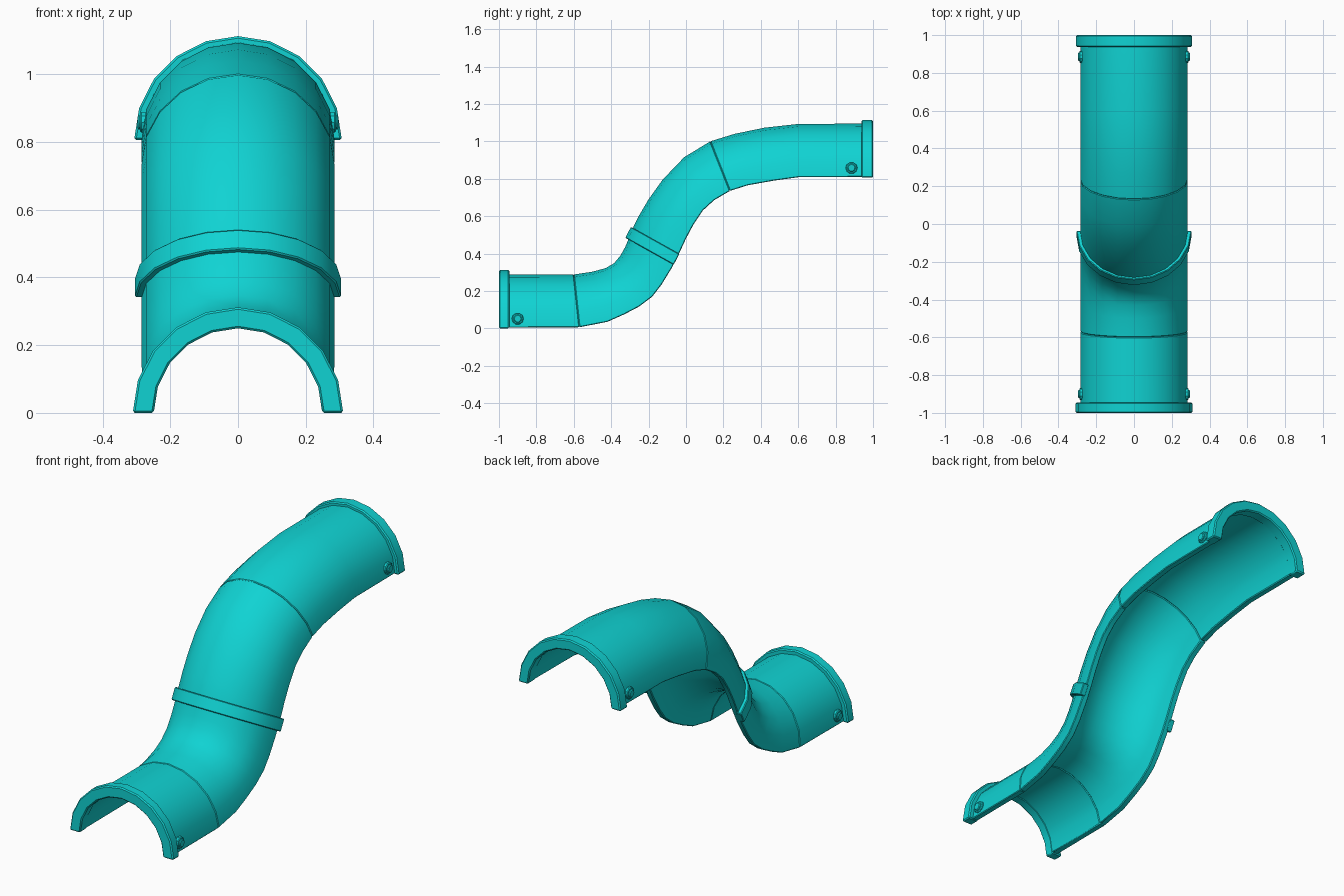
import bpy, bmesh, math
from mathutils import Vector, Matrix

cube = bpy.data.objects.get("Cube")
if cube:
    bpy.data.objects.remove(cube, do_unlink=True)

teal = bpy.data.materials.new("teal_plastic")
teal.use_nodes = True
teal.diffuse_color = (0.005, 0.65, 0.65, 1)
teal.node_tree.nodes["Principled BSDF"].inputs["Base Color"].default_value = (0.005, 0.65, 0.65, 1)

OUTER, INNER, SIDES = 0.285, 0.25, 10


def finish(name, bm, bevel):
    """Chamfer the hard edges and turn the bmesh into a shaded object."""
    bmesh.ops.recalc_face_normals(bm, faces=bm.faces)
    hard = [e for e in bm.edges if e.calc_face_angle(0) > math.radians(50)]
    bmesh.ops.bevel(bm, geom=hard, offset=bevel, segments=1, affect='EDGES')
    mesh = bpy.data.meshes.new(name)
    bm.to_mesh(mesh)
    bm.free()
    mesh.materials.append(teal)
    obj = bpy.data.objects.new(name, mesh)
    bpy.context.collection.objects.link(obj)
    bpy.ops.object.select_all(action='DESELECT')
    obj.select_set(True)
    bpy.context.view_layer.objects.active = obj
    bpy.ops.object.shade_smooth_by_angle(angle=math.radians(35))


def half_pipe(name, stations, outer=OUTER, inner=INNER, bevel=0.004):
    """Sweep a half ring; a station is (rim y, rim z, crown y, crown z)."""
    bm = bmesh.new()
    rings = []
    for by, bz, ty, tz in stations:
        arcs = []
        for r in (outer, inner):
            s = r / OUTER
            arcs.append([bm.verts.new((r * math.cos(a),
                                       by + (ty - by) * s * math.sin(a),
                                       bz + (tz - bz) * s * math.sin(a)))
                         for a in (math.pi * k / SIDES for k in range(SIDES + 1))])
        rings.append(arcs)
    for (o1, i1), (o2, i2) in zip(rings, rings[1:]):
        for k in range(SIDES):
            bm.faces.new((o1[k], o1[k + 1], o2[k + 1], o2[k]))
            bm.faces.new((i1[k], i1[k + 1], i2[k + 1], i2[k]))
        for k in (0, SIDES):
            bm.faces.new((o1[k], i1[k], i2[k], o2[k]))
    for o, i in (rings[0], rings[-1]):
        for k in range(SIDES):
            bm.faces.new((o[k], o[k + 1], i[k + 1], i[k]))
    finish(name, bm, bevel)


# Pipe sections: low straight, S-bend, high straight
low_joint = (-0.57, 0.006, -0.60, 0.288)
high_joint = (0.235, 0.735, 0.13, 1.0)
half_pipe("lower_pipe", [(-0.99, 0.004, -0.99, 0.288), low_joint])
half_pipe("bend_pipe", [
    low_joint,
    (-0.42, 0.035, -0.50, 0.303),
    (-0.33, 0.075, -0.43, 0.322),
    (-0.25, 0.117, -0.385, 0.348),
    (-0.18, 0.170, -0.35, 0.390),
    (-0.13, 0.235, -0.325, 0.435),
    (-0.075, 0.325, -0.302, 0.490),
    (-0.037, 0.400, -0.28, 0.545),
    (0.0, 0.480, -0.25, 0.605),
    (0.04, 0.555, -0.20, 0.690),
    (0.09, 0.630, -0.125, 0.795),
    (0.15, 0.685, -0.01, 0.915),
    high_joint])
half_pipe("upper_pipe", [
    high_joint,
    (0.33, 0.765, 0.26, 1.04),
    (0.47, 0.790, 0.42, 1.073),
    (0.60, 0.808, 0.60, 1.093),
    (0.99, 0.810, 0.99, 1.095)])

# End flanges and the collar around the middle of the bend
half_pipe("front_flange", [(y, 0.0, y, 0.286) for y in (-1.0, -0.945)], 0.311, 0.249, 0.006)
half_pipe("back_flange", [(y, 0.806, y, 1.091) for y in (0.937, 1.0)], 0.307, 0.249, 0.006)
half_pipe("middle_collar", [(-0.066, 0.340, -0.308, 0.475),
                            (-0.035, 0.398, -0.277, 0.533)], 0.305, 0.272, 0.004)

# Screw heads on both sides near each end
for end, y, z in (("front", -0.9, 0.052), ("back", 0.885, 0.858)):
    for side, sx in (("left", 1), ("right", -1)):
        for part, r, x0, x1 in (("washer", 0.032, 0.262, 0.289), ("screw", 0.022, 0.27, 0.297)):
            bm = bmesh.new()
            bmesh.ops.create_cone(bm, cap_ends=True, segments=10, radius1=r, radius2=r, depth=x1 - x0,
                                  matrix=Matrix.Translation(Vector((sx * (x0 + x1) / 2, y, z)))
                                  @ Matrix.Rotation(math.pi / 2, 4, 'Y'))
            finish(f"{end}_{side}_{part}", bm, 0.004)
